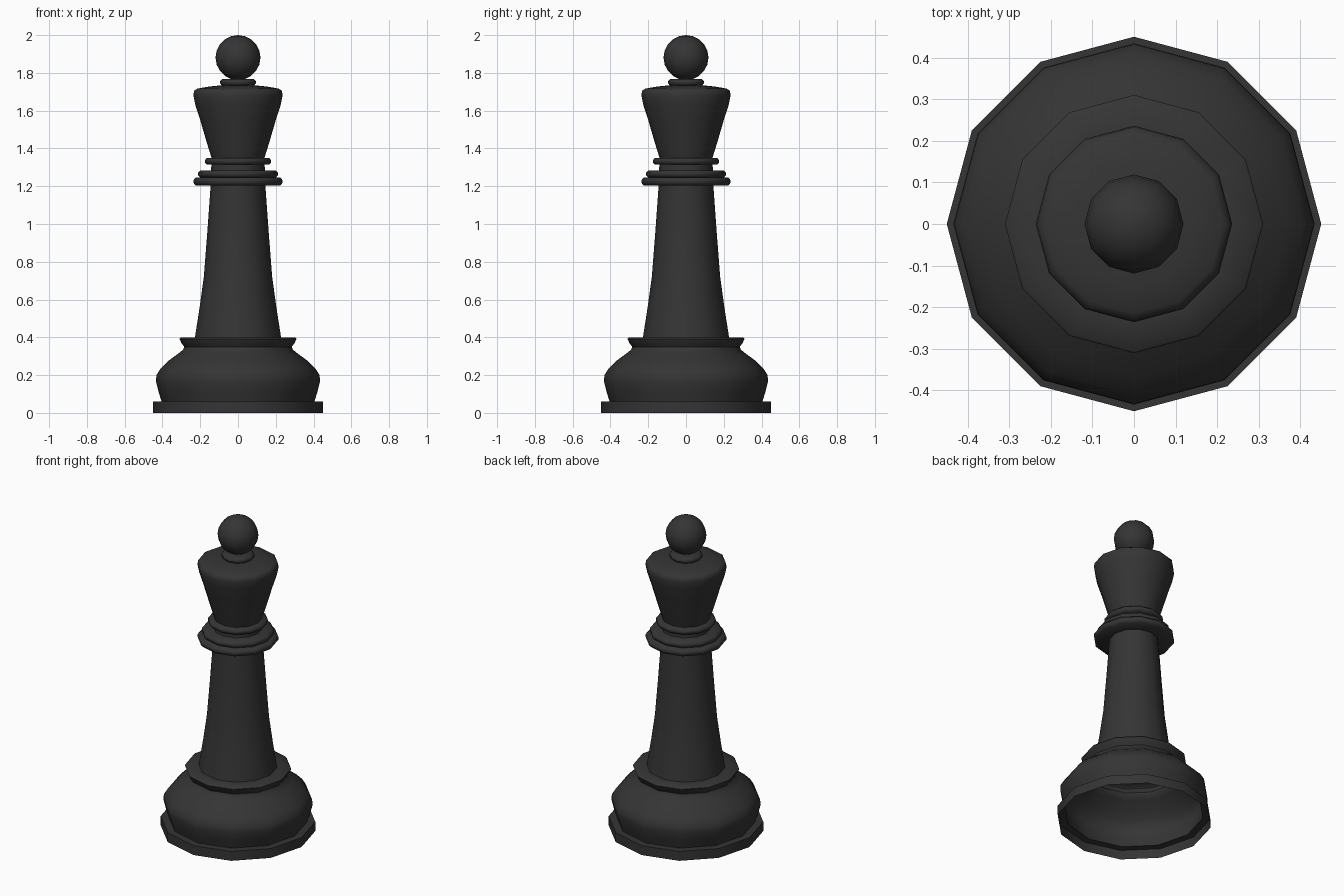
import bpy, bmesh
from math import sin, cos, pi, radians

if "Cube" in bpy.data.objects:
    bpy.data.objects.remove(bpy.data.objects["Cube"])

SIDES = 12
black = bpy.data.materials.new("black_paint")
black.diffuse_color = (0.035, 0.035, 0.035, 1)
black.use_nodes = True
black.node_tree.nodes["Principled BSDF"].inputs["Base Color"].default_value = black.diffuse_color


def finish(obj):
    obj.data.materials.append(black)
    bpy.ops.object.select_all(action='DESELECT')
    obj.select_set(True)
    bpy.context.view_layer.objects.active = obj
    bpy.ops.object.shade_smooth_by_angle(angle=radians(50))


def lathe(name, profile):
    """Spin a (radius, height) profile, listed bottom to top, around z."""
    bm = bmesh.new()
    rings = [[bm.verts.new((r * cos(2 * pi * i / SIDES), r * sin(2 * pi * i / SIDES), z))
              for i in range(SIDES)] for r, z in profile]
    for a, b in zip(rings, rings[1:]):
        for i in range(SIDES):
            j = (i + 1) % SIDES
            bm.faces.new((a[i], a[j], b[j], b[i]))
    bmesh.ops.remove_doubles(bm, verts=bm.verts, dist=1e-5)
    mesh = bpy.data.meshes.new(name)
    bm.to_mesh(mesh)
    bm.free()
    obj = bpy.data.objects.new(name, mesh)
    bpy.context.collection.objects.link(obj)
    finish(obj)


def bead(name, radius, inner, z, half):
    """Rounded ring with an open inner side."""
    lathe(name, [(inner, z - half), (radius - half * 0.6, z - half), (radius, z - half * 0.35),
                 (radius, z + half * 0.35), (radius - half * 0.6, z + half), (inner, z + half)])


# Hollow base, open underneath
lathe("base", [(0.45, 0), (0.45, 0.06), (0.405, 0.06), (0.42, 0.11), (0.434, 0.165),
               (0.432, 0.20), (0.41, 0.235), (0.37, 0.275), (0.315, 0.315), (0.29, 0.335),
               (0.285, 0.35), (0.30, 0.37), (0.31, 0.392), (0.305, 0.398), (0.228, 0.40)])

# Tapered column up to the neck
lathe("column", [(0.228, 0.40), (0.203, 0.56), (0.181, 0.72), (0.163, 0.95),
                 (0.145, 1.20), (0.14, 1.35)])

# Collar rings
for name, r, z, half in (("lower_collar", 0.236, 1.225, 0.021),
                         ("middle_collar", 0.211, 1.265, 0.019),
                         ("upper_collar", 0.175, 1.332, 0.018)):
    bead(name, r, 0.12, z, half)

# Flared head with a gently domed top
lathe("head", [(0.14, 1.35), (0.165, 1.43), (0.20, 1.55), (0.226, 1.63), (0.236, 1.68),
               (0.233, 1.705), (0.215, 1.717), (0.15, 1.728), (0.08, 1.735), (0, 1.735)])

# Disc and ball on top
bead("finial_disc", 0.095, 0.03, 1.75, 0.017)
bpy.ops.mesh.primitive_uv_sphere_add(segments=12, ring_count=10, radius=0.119,
                                     location=(0, 0, 1.881))
ball = bpy.context.object
ball.name = "finial_ball"
finish(ball)
